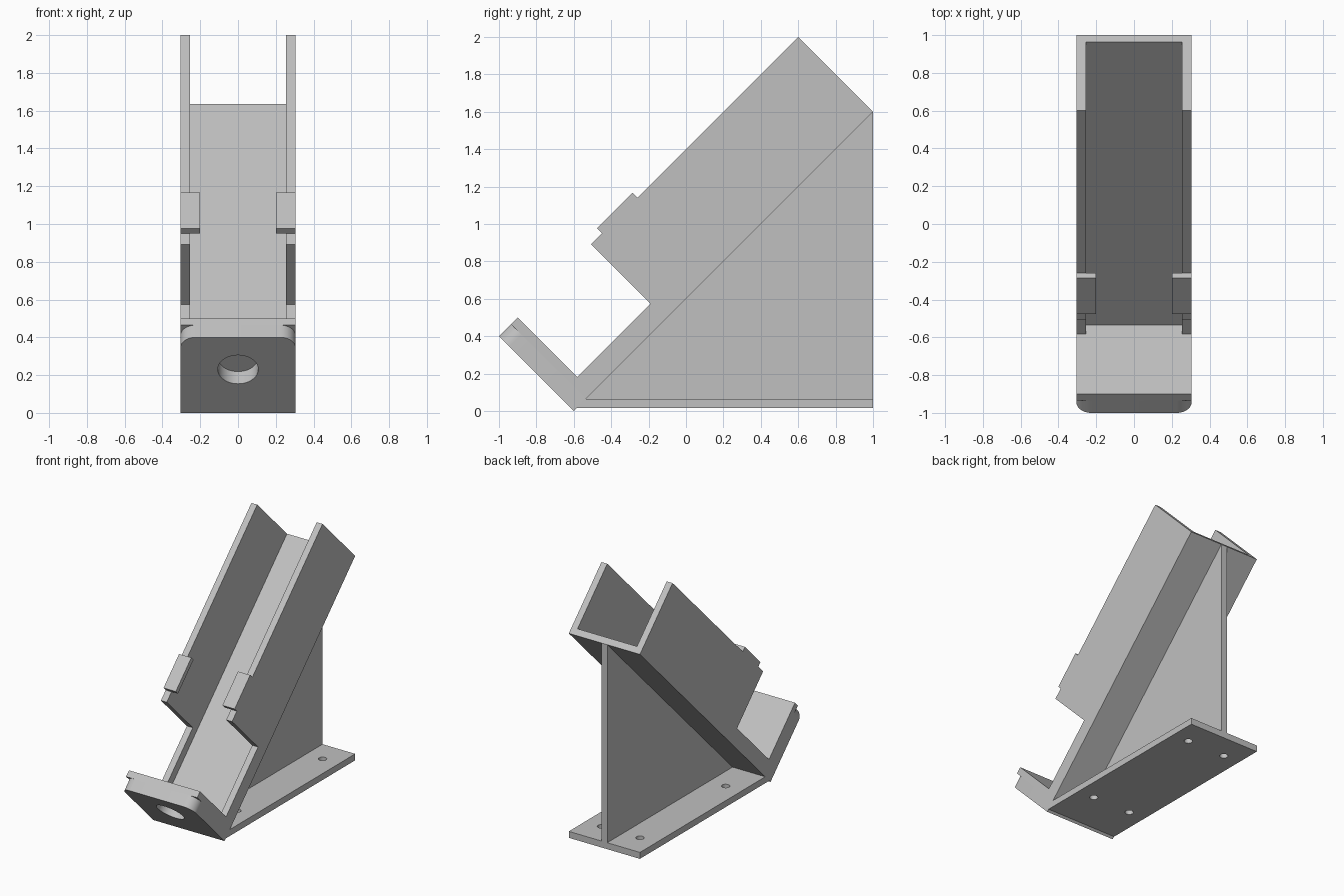
import bpy, bmesh, math
from mathutils import Matrix, Vector

cube = bpy.data.objects.get("Cube")
if cube:
    bpy.data.objects.remove(cube, do_unlink=True)

grey = bpy.data.materials.new("light grey")
grey.use_nodes = True
grey.diffuse_color = (0.53, 0.53, 0.53, 1)
grey.node_tree.nodes["Principled BSDF"].inputs["Base Color"].default_value = grey.diffuse_color

R2 = math.sqrt(2)
FLAT = Matrix.Identity(4)
# Tilted frame: y runs up along the tray, z points away from its floor
TILT = Matrix.Translation((0, -0.6, 0)) @ Matrix.Rotation(math.pi / 4, 4, 'X')

W = 0.305             # half width
T = 0.05              # sheet thickness
LENGTH = 1.6 * R2     # tray length
HIGH = 0.4 * R2       # wall height
LOW = 0.115           # wall height at the front opening
PLATE = 0.1 * R2      # end plate thickness
BODY = PLATE - T      # rounded outer layer of the end plate


def prism(name, points, vec, frame):
    """Extrude a closed polygon of 3D points along vec."""
    bm = bmesh.new()
    face = bm.faces.new([bm.verts.new(p) for p in points])
    out = bmesh.ops.extrude_face_region(bm, geom=[face], use_keep_orig=True)
    moved = [g for g in out["geom"] if isinstance(g, bmesh.types.BMVert)]
    bmesh.ops.translate(bm, verts=moved, vec=Vector(vec))
    bmesh.ops.recalc_face_normals(bm, faces=bm.faces)
    mesh = bpy.data.meshes.new(name)
    bm.to_mesh(mesh)
    bm.free()
    mesh.materials.append(grey)
    obj = bpy.data.objects.new(name, mesh)
    obj.matrix_world = frame
    bpy.context.collection.objects.link(obj)
    return obj


def side_prism(name, profile, x0, x1, frame):
    return prism(name, [(x0, a, b) for a, b in profile], (x1 - x0, 0, 0), frame)


def rect(a0, a1, b0, b1):
    return [(a0, b0), (a1, b0), (a1, b1), (a0, b1)]


def circle(cx, cy, r, n):
    return [(cx + r * math.cos(2 * math.pi * i / n),
             cy + r * math.sin(2 * math.pi * i / n)) for i in range(n)]


def cut(obj, cutters):
    """Subtract the cutters, bake the result and smooth the round walls."""
    for c in cutters:
        mod = obj.modifiers.new("hole", 'BOOLEAN')
        mod.operation = 'DIFFERENCE'
        mod.solver = 'EXACT'
        mod.object = c
    bpy.context.view_layer.update()
    deps = bpy.context.evaluated_depsgraph_get()
    mesh = bpy.data.meshes.new_from_object(obj.evaluated_get(deps))
    obj.modifiers.clear()
    obj.data = mesh
    for c in cutters:
        bpy.data.objects.remove(c, do_unlink=True)
    bpy.ops.object.select_all(action='DESELECT')
    obj.select_set(True)
    bpy.context.view_layer.objects.active = obj
    bpy.ops.object.shade_smooth_by_angle(angle=math.radians(30))


# Base plate, bevelled to meet the tray, with four screw holes
base = side_prism("base_plate", [(-0.585, 0.015), (1, 0.015), (1, 0.065), (-0.535, 0.065)],
                  -W, W, FLAT)
cut(base, [prism("screw_cutter", [(x, y, -0.1) for x, y in circle(sx, sy, 0.03, 24)],
                 (0, 0, 0.3), FLAT)
           for sx in (-0.165, 0.165) for sy in (-0.25, 0.8)])

# Triangular support web under the tray
side_prism("support_web", [(-0.535, 0.065), (1, 0.065), (1, 1.6)], -T / 2, T / 2, FLAT)

# Tray floor
side_prism("tray_floor", rect(PLATE, LENGTH, 0, T), -W + T, W - T, TILT)

# Side walls with the low front opening, and the clip tabs on their rims
wall = [(PLATE, 0), (LENGTH, 0), (LENGTH, HIGH), (0.695, HIGH), (0.695, LOW), (PLATE, LOW)]
for side, s in (("left", 1), ("right", -1)):
    side_prism(side + "_wall", wall, s * (W - T), s * W, TILT)
    side_prism(side + "_clip_tab", rect(0.778, 1.047, HIGH, HIGH + 0.038),
               s * 0.2, s * W, TILT)

# End plate: square inner layer, then a rounded outer layer with a round recess
side_prism("end_plate_inner", rect(BODY, PLATE, 0, HIGH), -W, W, TILT)

r, steps = 0.08, 10
arc = [(W - r + r * math.cos(math.pi / 2 * i / steps),
        HIGH - r + r * math.sin(math.pi / 2 * i / steps)) for i in range(steps + 1)]
outline = [(W, 0)] + arc + [(-x, z) for x, z in reversed(arc)] + [(-W, 0)]
outer = prism("end_plate_outer", [(x, 0, z) for x, z in outline], (0, BODY, 0), TILT)
cut(outer, [prism("recess_cutter", [(x, -0.1, z) for x, z in circle(0, 0.325, 0.107, 48)],
                  (0, 0.3, 0), TILT)])
